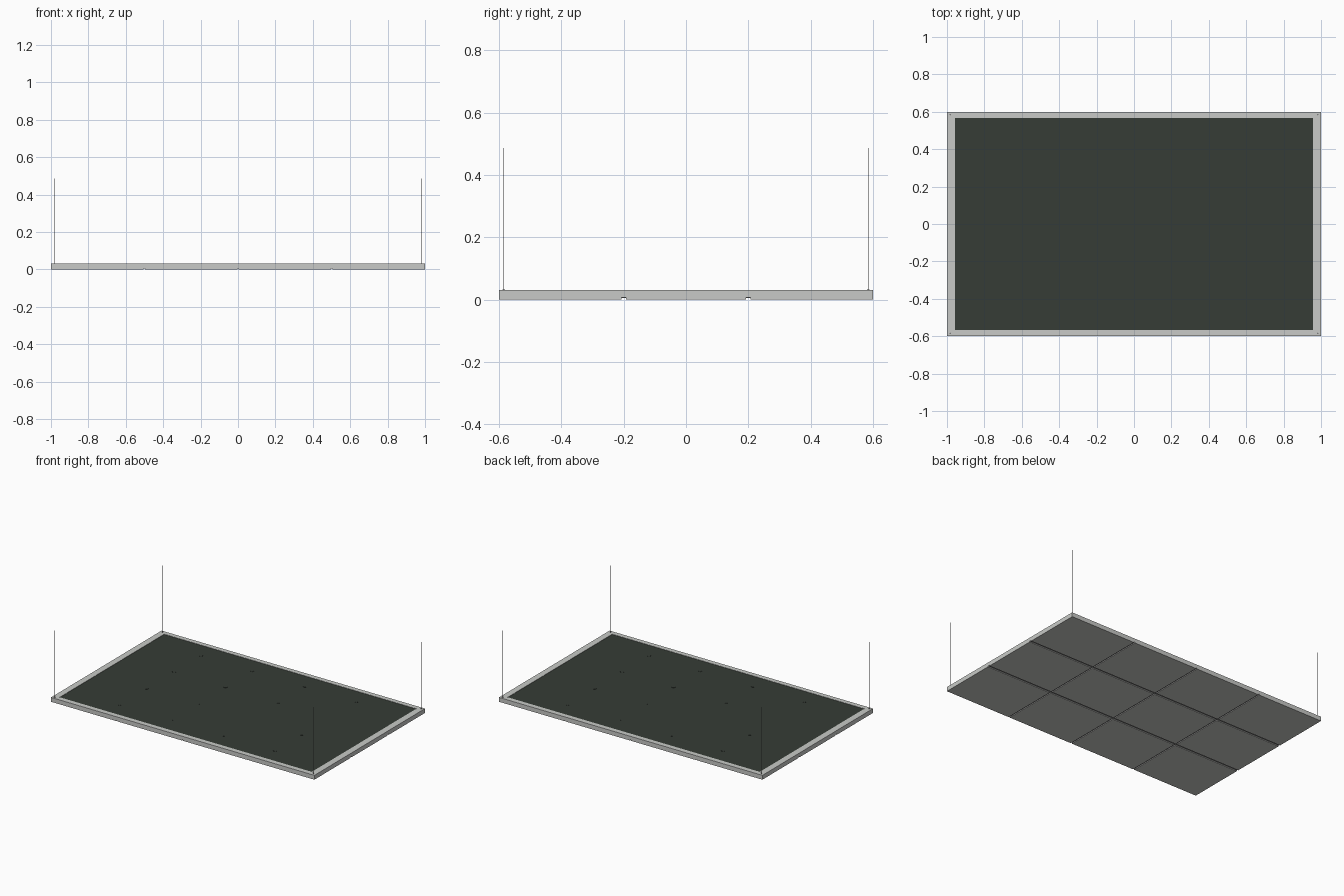
import bpy
import bmesh
from mathutils import Matrix

cube = bpy.data.objects.get("Cube")
if cube:
    bpy.data.objects.remove(cube, do_unlink=True)


def material(name, rgb):
    m = bpy.data.materials.new(name)
    m.use_nodes = True
    m.diffuse_color = (*rgb, 1)
    m.node_tree.nodes["Principled BSDF"].inputs["Base Color"].default_value = (*rgb, 1)
    return m


light_grey = material("light_grey", (0.58, 0.59, 0.57))
dark_green = material("dark_green", (0.037, 0.046, 0.037))
seam_grey = material("seam_grey", (0.25, 0.25, 0.25))
pole_grey = material("pole_grey", (0.2, 0.2, 0.2))


def finish(name, bm, mat):
    mesh = bpy.data.meshes.new(name)
    bm.to_mesh(mesh)
    bm.free()
    mesh.materials.append(mat)
    obj = bpy.data.objects.new(name, mesh)
    bpy.context.collection.objects.link(obj)
    return obj


def add_box(bm, x0, x1, y0, y1, z0, z1):
    centre = Matrix.Translation(((x0 + x1) / 2, (y0 + y1) / 2, (z0 + z1) / 2))
    size = Matrix.Diagonal((x1 - x0, y1 - y0, z1 - z0, 1))
    bmesh.ops.create_cube(bm, size=1, matrix=centre @ size)


def add_rod(bm, x, y, z0, z1, radius, sides=8):
    bmesh.ops.create_cone(bm, cap_ends=True, segments=sides, radius1=radius, radius2=radius,
                          depth=z1 - z0, matrix=Matrix.Translation((x, y, (z0 + z1) / 2)))


HX, HY, TOP = 1.0, 0.6, 0.03       # outer half sizes and rim height
IX, IY = 0.957, 0.567              # inner edge of the rim
FLOOR = 0.006                      # depth of the seams underneath

# Raised rim around the platform
bm = bmesh.new()
for s in (-1, 1):
    xs, ys = sorted((s * IX, s * HX)), sorted((s * IY, s * HY))
    add_box(bm, *xs, -HY, HY, FLOOR, TOP)
    add_box(bm, -IX, IX, *ys, FLOOR, TOP)
finish("rim", bm, light_grey)

# Dark top deck
bm = bmesh.new()
add_box(bm, -IX, IX, -IY, IY, 0.012, 0.028)
finish("deck", bm, dark_green)

# Low fixing points in a regular grid on the deck
bm = bmesh.new()
for x in (-0.59, -0.2, 0.2, 0.59):
    for y in (-0.44, -0.15, 0.15, 0.44):
        add_rod(bm, x, y, 0.027, 0.0295, 0.012, 12)
finish("deck_fixings", bm, dark_green)

# Backing plate visible through the seams
bm = bmesh.new()
add_box(bm, -0.995, 0.995, -0.595, 0.595, FLOOR - 0.001, 0.012)
finish("seam_backing", bm, seam_grey)

# Underside panels separated by narrow seams
bm = bmesh.new()
COLS, ROWS, GAP_X, GAP_Y = 4, 3, 0.004, 0.007
for i in range(COLS):
    for j in range(ROWS):
        x0, x1 = -HX + 2 * HX * i / COLS, -HX + 2 * HX * (i + 1) / COLS
        y0, y1 = -HY + 2 * HY * j / ROWS, -HY + 2 * HY * (j + 1) / ROWS
        add_box(bm,
                x0 + GAP_X * (i > 0), x1 - GAP_X * (i < COLS - 1),
                y0 + GAP_Y * (j > 0), y1 - GAP_Y * (j < ROWS - 1), 0, FLOOR)
finish("underside_panels", bm, light_grey)

# Thin corner poles with small sockets
poles, sockets = bmesh.new(), bmesh.new()
for x in (-0.982, 0.982):
    for y in (-0.585, 0.585):
        add_rod(poles, x, y, TOP - 0.005, 0.487, 0.001)
        add_rod(sockets, x, y, TOP - 0.005, TOP + 0.002, 0.004)
finish("corner_poles", poles, pole_grey)
finish("pole_sockets", sockets, pole_grey)
